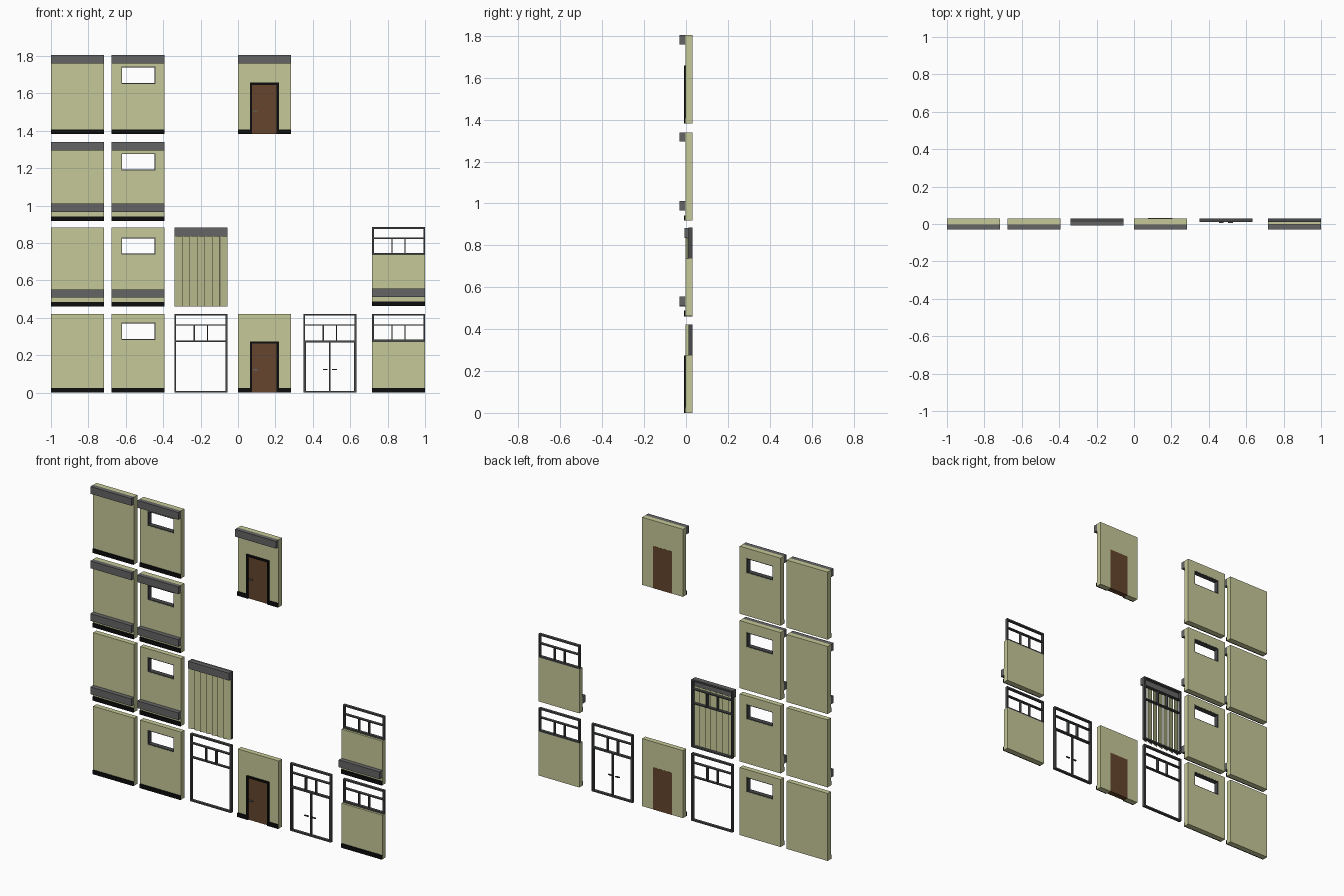
import bpy
import math

cube = bpy.data.objects.get("Cube")
if cube:
    bpy.data.objects.remove(cube, do_unlink=True)


def material(name, rgb):
    m = bpy.data.materials.new(name)
    m.use_nodes = True
    m.diffuse_color = (*rgb, 1)
    m.node_tree.nodes["Principled BSDF"].inputs["Base Color"].default_value = (*rgb, 1)
    return m


GREEN = material("wall green", (0.56, 0.58, 0.31))
GREY = material("ledge grey", (0.13, 0.13, 0.13))
FRAME = material("frame dark grey", (0.065, 0.068, 0.07))
BLACK = material("skirting black", (0.004, 0.004, 0.004))
BROWN = material("door brown", (0.13, 0.06, 0.026))

W, H = 0.283, 0.422              # panel size
FRONT, BACK = -0.002, 0.03       # wall faces
FRAME_FRONT = 0.012
RAIL, TRANSOM = 0.275, 0.363     # heights within a panel


def sheet(name, verts, faces, y0, y1, mat):
    """Flat outline in x and z, thickened from y0 back to y1."""
    mesh = bpy.data.meshes.new(name)
    mesh.from_pydata([(x, y0, z) for x, z in verts], [], faces)
    mesh.materials.append(mat)
    ob = bpy.data.objects.new(name, mesh)
    bpy.context.collection.objects.link(ob)
    mod = ob.modifiers.new("thickness", 'SOLIDIFY')
    mod.thickness = y1 - y0
    mod.offset = -1
    return ob


def rect(x0, x1, z0, z1):
    return [(x0, z0), (x1, z0), (x1, z1), (x0, z1)]


def box(name, x0, x1, z0, z1, y0, y1, mat):
    return sheet(name, rect(x0, x1, z0, z1), [(0, 1, 2, 3)], y0, y1, mat)


def ring(name, outer, inner, y0, y1, mat):
    faces = [(i, (i + 1) % 4, (i + 1) % 4 + 4, i + 4) for i in range(4)]
    return sheet(name, rect(*outer) + rect(*inner), faces, y0, y1, mat)


def border(name, x0, x1, z0, z1, t, y0, y1, mat):
    return ring(name, (x0, x1, z0, z1), (x0 + t, x1 - t, z0 + t, z1 - t), y0, y1, mat)


def skirting(x0, x1, z):
    box("skirting", x0, x1, z, z + 0.025, -0.009, FRONT, BLACK)


def ledge(x, z):
    box("ledge", x, x + W, z, z + 0.045, -0.03, FRONT, GREY)


def ledges(x, z, low, high):
    if low:
        ledge(x, z + 0.048)
    if high:
        ledge(x, z + H - 0.045)


def plain_panel(x, z, low=False, high=False):
    box("plain_wall", x, x + W, z, z + H, FRONT, BACK, GREEN)
    skirting(x, x + W, z)
    ledges(x, z, low, high)


def window_panel(x, z, sill, low=False, high=False):
    a, b, c, d = x + 0.051, x + 0.234, z + sill, z + sill + 0.092
    ring("window_wall", (x, x + W, z, z + H), (a, b, c, d), FRONT, BACK, GREEN)
    border("window_frame", a, b, c, d, 0.005, FRONT + 0.001, BACK - 0.001, FRAME)
    skirting(x, x + W, z)
    ledges(x, z, low, high)


def door_panel(x, z, high=False):
    a, b, top = x + 0.075, x + 0.207, z + 0.263
    outline = [(x, z), (a, z), (a, top), (b, top), (b, z),
               (x + W, z), (x + W, z + H), (x, z + H)]
    faces = [(0, 1, 2, 7), (2, 3, 6, 7), (3, 4, 5, 6)]
    sheet("door_wall", outline, faces, FRONT, BACK, GREEN)
    box("door", a, b, z, top, FRONT, BACK + 0.001, BROWN)
    t = 0.012
    trim = [(a - t, z), (a, z), (a, top), (b, top), (b, z),
            (b + t, z), (b + t, top + t), (a - t, top + t)]
    sheet("door_trim", trim, faces, -0.01, FRONT, BLACK)
    box("door_handle", a + 0.005, a + 0.03, z + 0.12, z + 0.126, -0.01, FRONT, GREY)
    skirting(x, a - t, z)
    skirting(b + t, x + W, z)
    ledges(x, z, False, high)


def glazing(x, z, bottom, rail):
    """Open window frame with a transom and two short mullions."""
    t, h = 0.009, 0.003
    border("glazing_frame", x, x + W, z + bottom, z + H, t, FRAME_FRONT, BACK, FRAME)
    bars = [(x + t, x + W - t, TRANSOM)]
    if rail:
        bars.append((x + t, x + W - t, RAIL))
    for x0, x1, c in bars:
        box("cross_bar", x0, x1, z + c - h, z + c + h, FRAME_FRONT, BACK, FRAME)
    for c in (0.106, 0.176):
        box("mullion", x + c - h, x + c + h, z + RAIL + h, z + TRANSOM - h,
            FRAME_FRONT, BACK, FRAME)


def half_wall_panel(x, z, low=False):
    box("half_wall", x, x + W, z, z + RAIL, FRONT, BACK, GREEN)
    skirting(x, x + W, z)
    glazing(x, z, RAIL, False)
    ledges(x, z, low, False)


def double_door_panel(x, z):
    glazing(x, z, 0, True)
    mid = x + W / 2
    for s in (-1, 1):
        a, b = sorted((mid, mid + s * (W / 2 - 0.009)))
        border("glass_door_frame", a, b, z + 0.003, z + RAIL - 0.003, 0.004,
               FRAME_FRONT + 0.002, BACK - 0.002, FRAME)
        h0, h1 = sorted((mid + s * 0.012, mid + s * 0.038))
        box("glass_door_handle", h0, h1, z + 0.122, z + 0.128, 0.006, 0.014, FRAME)


def blind_panel(x, z):
    glazing(x, z, 0, True)
    box("blind_box", x, x + W, z + H - 0.046, z + H, -0.008, FRAME_FRONT, GREY)
    # overlapping upright slats, each turned a little
    count = 7
    pitch = W / count
    for i in range(count):
        slat = box("blind_slat", -0.0215, 0.0215, 0, H - 0.046, -0.001, 0.001, GREEN)
        slat.location = (x + pitch * (i + 0.5), 0.004, z)
        slat.rotation_euler.z = math.radians(17)


# Column and storey positions
C1, C2, C3, C4, C5, C6 = -1.0, -0.675, -0.34, 0.0, 0.35, 0.717
R1, R2, R3, R4 = 0.0, 0.46, 0.918, 1.383

for z, sill, low, high in ((R1, 0.283, False, False), (R2, 0.278, True, False),
                           (R3, 0.27, True, True), (R4, 0.268, False, True)):
    plain_panel(C1, z, low, high)
    window_panel(C2, z, sill, low, high)

glazing(C3, R1, 0, True)
blind_panel(C3, R2)
door_panel(C4, R1)
door_panel(C4, R4, True)
double_door_panel(C5, R1)
half_wall_panel(C6, R1)
half_wall_panel(C6, R2 + 0.003, True)
